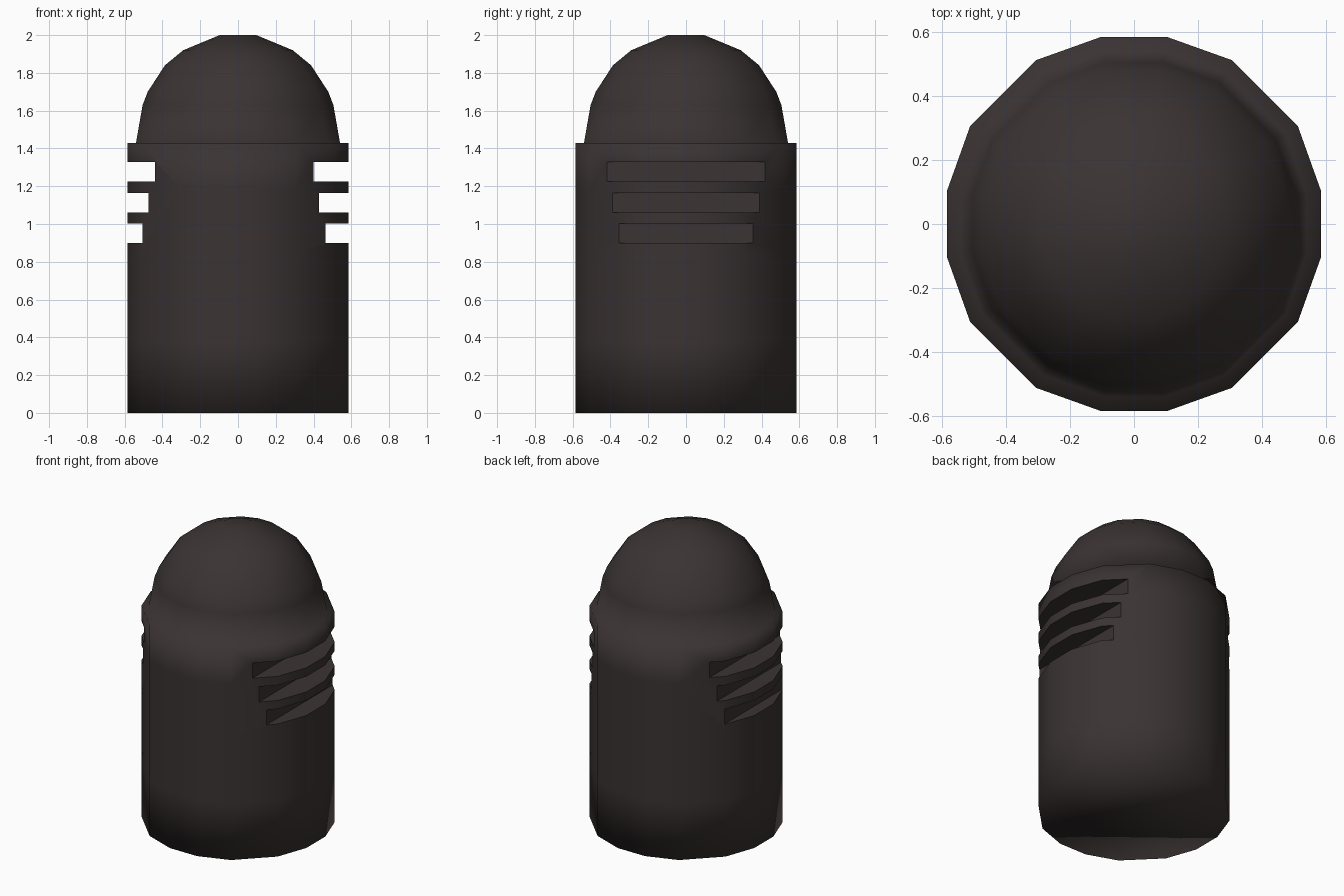
import bpy, bmesh

if "Cube" in bpy.data.objects:
    bpy.data.objects.remove(bpy.data.objects["Cube"])

mat = bpy.data.materials.new("dark brown grey")
mat.diffuse_color = (0.043, 0.033, 0.033, 1)
mat.use_nodes = True
mat.node_tree.nodes["Principled BSDF"].inputs["Base Color"].default_value = mat.diffuse_color

# 16-sided outline, unit = full body half width (0.585)
quad = [(0.585, 0.102), (0.512, 0.306), (0.306, 0.512), (0.102, 0.585)]
outline = []
for _ in range(4):
    outline += quad
    quad = [(-y, x) for x, y in quad]

# half width and height of each ring: body, ledge, dome
profile = [(0.585, 0), (0.585, 0.38), (0.585, 0.85), (0.585, 1.19), (0.585, 1.43),
           (0.54, 1.43), (0.505, 1.63), (0.478, 1.70), (0.387, 1.84),
           (0.29, 1.92), (0.097, 2.0)]


def add_object(name, bm):
    bmesh.ops.recalc_face_normals(bm, faces=bm.faces)
    me = bpy.data.meshes.new(name)
    bm.to_mesh(me)
    bm.free()
    ob = bpy.data.objects.new(name, me)
    bpy.context.collection.objects.link(ob)
    me.materials.append(mat)
    return ob


# Domed body
bm = bmesh.new()
rings = [[bm.verts.new((x * r / 0.585, y * r / 0.585, z)) for x, y in outline]
         for r, z in profile]
for a, b in zip(rings, rings[1:]):
    for i in range(16):
        j = (i + 1) % 16
        bm.faces.new((a[i], a[j], b[j], b[i]))
bm.faces.new(rings[0])
bm.faces.new(rings[-1])
body = add_object("domed_body", bm)

# Side slots: bottom, top, left depth, right depth
bm = bmesh.new()
for z0, z1, xl, xr in [(1.224, 1.328, -0.44, 0.4),
                       (1.06, 1.164, -0.473, 0.43),
                       (0.90, 1.002, -0.506, 0.462)]:
    for x0, x1 in ((-1, xl), (xr, 1)):
        vs = bmesh.ops.create_cube(bm, size=1)["verts"]
        for v in vs:
            v.co = (x1 if v.co.x > 0 else x0, v.co.y * 2, z1 if v.co.z > 0 else z0)
cutter = add_object("slot_cutter", bm)
cutter.hide_render = True

mod = body.modifiers.new("slots", "BOOLEAN")
mod.operation = "DIFFERENCE"
mod.solver = "EXACT"
mod.object = cutter
bpy.context.view_layer.objects.active = body
bpy.ops.object.modifier_apply(modifier=mod.name)
bpy.data.objects.remove(cutter)

# Smooth all over, crisp edges around the slots only
bm = bmesh.new()
bm.from_mesh(body.data)
for f in bm.faces:
    f.smooth = True
for e in bm.edges:
    z = (e.verts[0].co.z + e.verts[1].co.z) / 2
    if 0.87 < z < 1.35 and e.calc_face_angle(0) > 0.65:
        e.smooth = False
bm.to_mesh(body.data)
bm.free()
